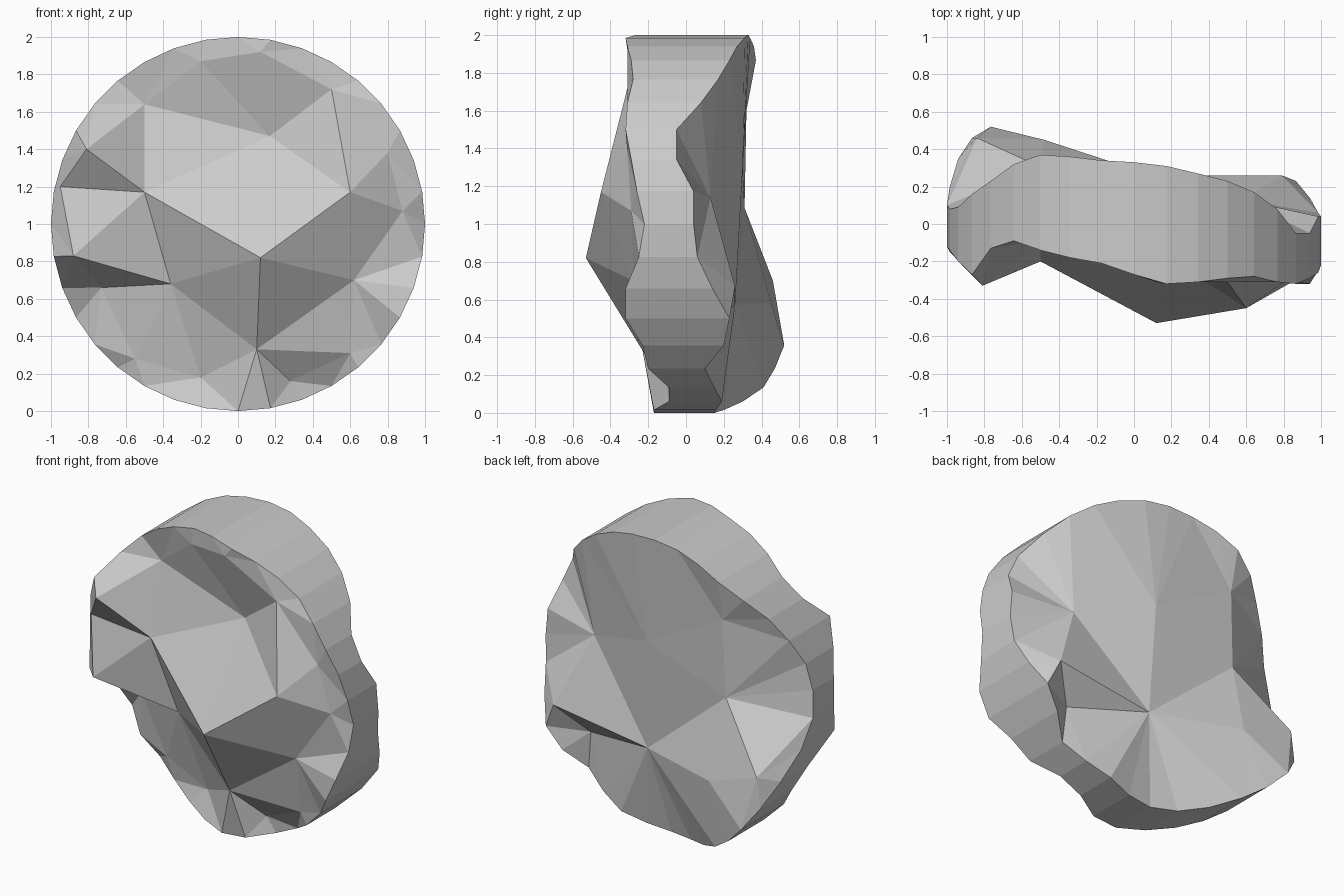
import bpy, bmesh
from math import sin, cos, radians
from mathutils import Vector
from mathutils.geometry import delaunay_2d_cdt

if "Cube" in bpy.data.objects:
    bpy.data.objects.remove(bpy.data.objects["Cube"])

# Depth (y) of the round rim every 10 degrees, from +x upwards, front and back
RIM_FRONT = [-.22, -.26, -.29, -.32, -.31, -.28, -.29, -.31, -.32, -.27, -.21, -.18,
             -.14, -.09, -.13, -.27, -.20, -.14, -.12, -.15, .06, .13, .07, .10,
             .05, -.02, -.10, -.17, -.17, -.09, -.09, -.20, -.23, -.32, -.32, -.25]
RIM_BACK = [.04, .04, -.05, -.05, .08, .17, .23, .27, .31, .33, .34, .36,
            .37, .32, .23, .16, .09, .08, .10, .20, .35, .46, .52, .47,
            .41, .30, .20, .15, .16, .19, .15, .10, .20, .23, .14, .06]

# Chipped peaks and hollows as name: (x, z, y)
FRONT = {'A': (-.50, 1.64, -.09), 'B': (-.20, 1.87, -.20), 'C': (.12, 1.92, -.31),
         'D': (.50, 1.72, -.31), 'E': (.17, 1.47, -.17), 'F': (.60, 1.17, -.45),
         'G': (.12, .82, -.53), 'H': (-.50, 1.17, -.20), 'I': (-.81, 1.40, -.33),
         'J': (-.95, 1.20, -.18), 'K': (-.88, .83, -.26), 'L': (-.36, .68, -.11),
         'M': (-.73, .66, .03), 'N': (.10, .33, -.23), 'O': (.62, .70, -.28),
         'P': (.60, .31, -.20), 'Q': (.28, .16, -.10), 'R': (-.20, .18, -.03),
         'S': (-.55, .28, .04), 'T': (.88, 1.07, -.29), 'U': (.80, 1.38, -.31)}
BACK = {'A': (.08, 1.30, .30), 'B': (-.51, 1.085, .31), 'C': (.10, .57, .26),
        'D': (-.49, 1.60, .32), 'E': (-.48, .58, .45), 'F': (.79, .67, .26),
        'G': (.58, 1.14, .13), 'H': (-.84, .70, .46), 'I': (.62, .48, .11)}

# Ridge lines that the facets must follow; a number is a rim point
FRONT_RIDGES = ("A-E E-D D-F A-H H-I H-J H-G G-F G-N K-L L-M M-K N-P L-H H-E E-F "
                "A-B C-D N-Q N-O O-G F-O F-U L-N N-28 M-20")
BACK_RIDGES = "A-B A-C B-C D-B A-D E-B E-C F-C F-I C-I A-G G-F C-24 E-24 E-23 H-22 E-H"

bm = bmesh.new()
N = len(RIM_FRONT)


def chipped_face(rim, inner, ridges):
    """Triangulate a faceted face and return its rim vertices."""
    pts = [(cos(radians(10 * i)), 1 + sin(radians(10 * i)), y) for i, y in enumerate(rim)]
    names = list(inner)
    pts += [inner[n] for n in names]
    edges = [(i, (i + 1) % N) for i in range(N)]
    edges += [tuple(int(c) if c.isdigit() else N + names.index(c) for c in pair.split("-"))
              for pair in ridges.split()]
    co, _, tris, origin, _, _ = delaunay_2d_cdt(
        [Vector(p[:2]) for p in pts], edges, [], 0, 1e-5)
    verts, lookup = [], {}
    for p, src in zip(co, origin):
        if src:
            x, z, y = pts[src[0]]
        else:
            x, z = p
            y = min(pts, key=lambda q: (q[0] - x) ** 2 + (q[1] - z) ** 2)[2]
        v = bm.verts.new((x, y, z))
        verts.append(v)
        for s in src:
            lookup[s] = v
    for t in tris:
        bm.faces.new([verts[i] for i in t])
    return [lookup[i] for i in range(N)]


front = chipped_face(RIM_FRONT, FRONT, FRONT_RIDGES)
back = chipped_face(RIM_BACK, BACK, BACK_RIDGES)

# Straight cut wall between the two chipped faces
for i in range(N):
    j = (i + 1) % N
    bm.faces.new((front[i], front[j], back[j], back[i]))

bmesh.ops.recalc_face_normals(bm, faces=bm.faces[:])
mesh = bpy.data.meshes.new("rock_disc")
bm.to_mesh(mesh)
bm.free()
bpy.context.collection.objects.link(bpy.data.objects.new("rock_disc", mesh))
